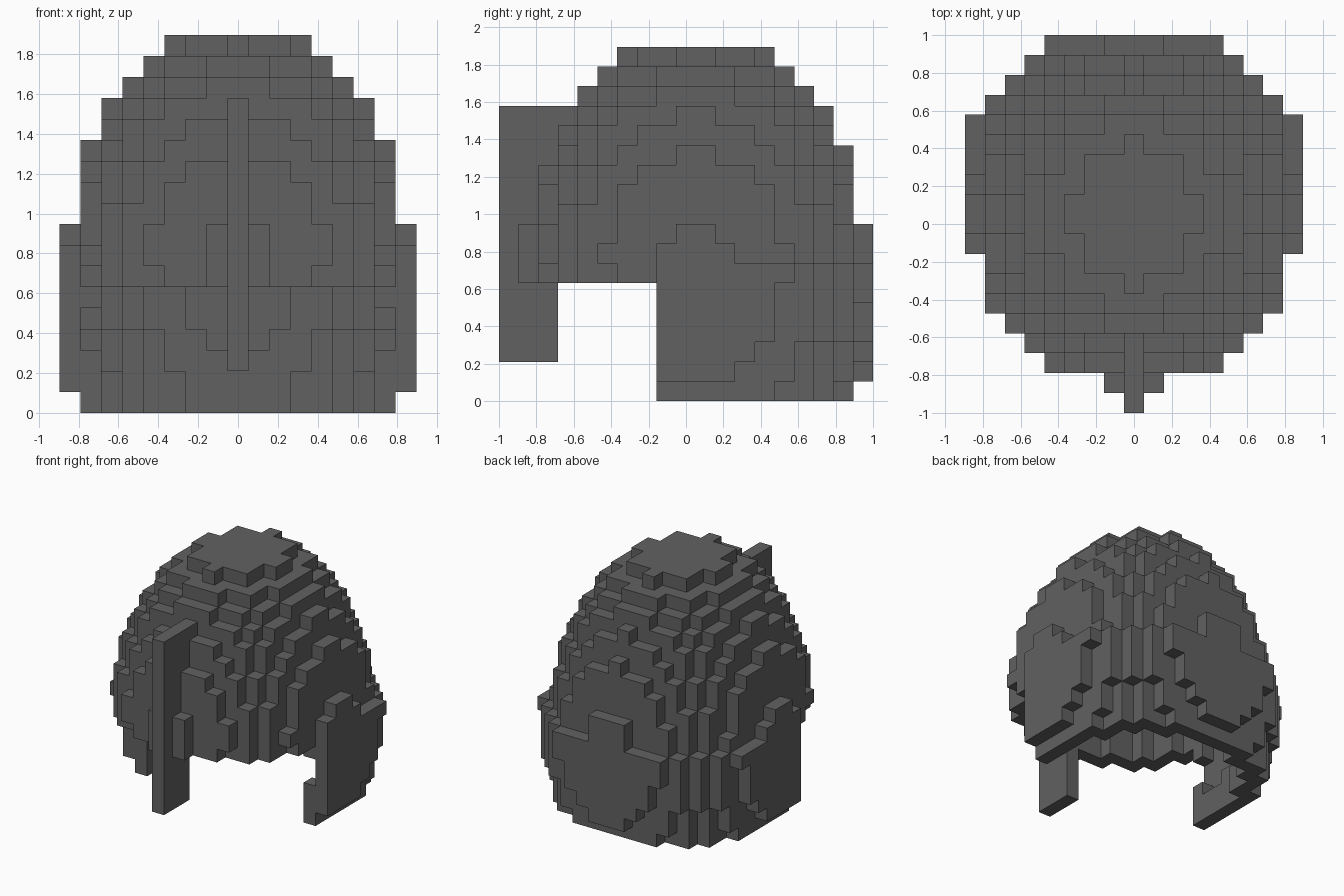
import bpy
import bmesh
from mathutils import Vector

if "Cube" in bpy.data.objects:
    bpy.data.objects.remove(bpy.data.objects["Cube"])

U = 2 / 19          # block size
BROW = 6            # first layer above the face opening
CHEEK = 8           # first row behind the face opening

steel = bpy.data.materials.new("dark_grey")
steel.diffuse_color = (0.12, 0.12, 0.12, 1)
steel.use_nodes = True
steel.node_tree.nodes["Principled BSDF"].inputs["Base Color"].default_value = steel.diffuse_color


def in_crown(i, j, k):
    """Egg-shaped upper half, widest at layer 7."""
    dz = 1.35 if k == BROW else k - 7
    y = abs(j - 9.5) / 8.5
    limit = 0.966 if 4 <= dz <= 9 else 1
    return 0.01518 * i * i + 0.968 * y ** 2.12 + 0.0084 * dz * dz <= limit


def in_bowl(i, j, k):
    """Rounder lower half, tapering towards the neck."""
    limit = (64, 69, 73, 79, 79, 82.5, 82.8)[max(k, 0)]
    return abs(i) <= 8 and i * i + 0.92 * (j - 9.5) ** 2 <= limit


def solid(i, j, k):
    if k > BROW:
        return in_crown(i, j, k)
    if k == BROW:
        return in_crown(i, j, k) or (j >= CHEEK and in_bowl(i, j, k))
    return in_bowl(i, j, k)


STEPS = [(1, 0, 0), (-1, 0, 0), (0, 1, 0), (0, -1, 0), (0, 0, 1), (0, 0, -1)]
AROUND = [(a, b, c) for a in (-1, 0, 1) for b in (-1, 0, 1) for c in (-1, 0, 1)]


def is_shell(i, j, k):
    """A filled block that touches the outside, even by a corner."""
    return solid(i, j, k) and any(
        not solid(i + a, j + b, k + c) for a, b, c in AROUND)


# Hollow shell, open below and in front of the cheeks
shell = {(i, j, k) for i in range(-8, 9) for j in range(1, 19)
         for k in range(0, 18)
         if is_shell(i, j, k) and (k >= BROW or j >= CHEEK)}
# Blade running down the middle of the face
nose = {(0, j, k) for j in range(0, 3) for k in range(2, 15)}
everything = shell | nose


def build(name, cells):
    """Mesh the outer faces of a set of blocks."""
    bm = bmesh.new()
    verts = {}

    def vert(p):
        key = tuple(round(2 * c) for c in p)
        if key not in verts:
            verts[key] = bm.verts.new(
                (p[0] * U, -1 + (p[1] + 0.5) * U, (p[2] + 0.5) * U))
        return verts[key]

    for cell in sorted(cells):
        for step in STEPS:
            if tuple(c + s for c, s in zip(cell, step)) in everything:
                continue
            n = Vector(step)
            u = Vector((step[1], step[2], step[0]))
            v = n.cross(u)
            mid = Vector(cell) + n / 2
            corners = [mid + (u * a + v * b) / 2
                       for a, b in ((-1, -1), (1, -1), (1, 1), (-1, 1))]
            bm.faces.new([vert(p) for p in corners])
    mesh = bpy.data.meshes.new(name)
    bm.to_mesh(mesh)
    bm.free()
    mesh.materials.append(steel)
    obj = bpy.data.objects.new(name, mesh)
    bpy.context.collection.objects.link(obj)


build("crown", {c for c in shell - nose if c[2] >= BROW})
build("cheek_and_neck_guard", {c for c in shell - nose if c[2] < BROW})
build("nose_guard", nose)
